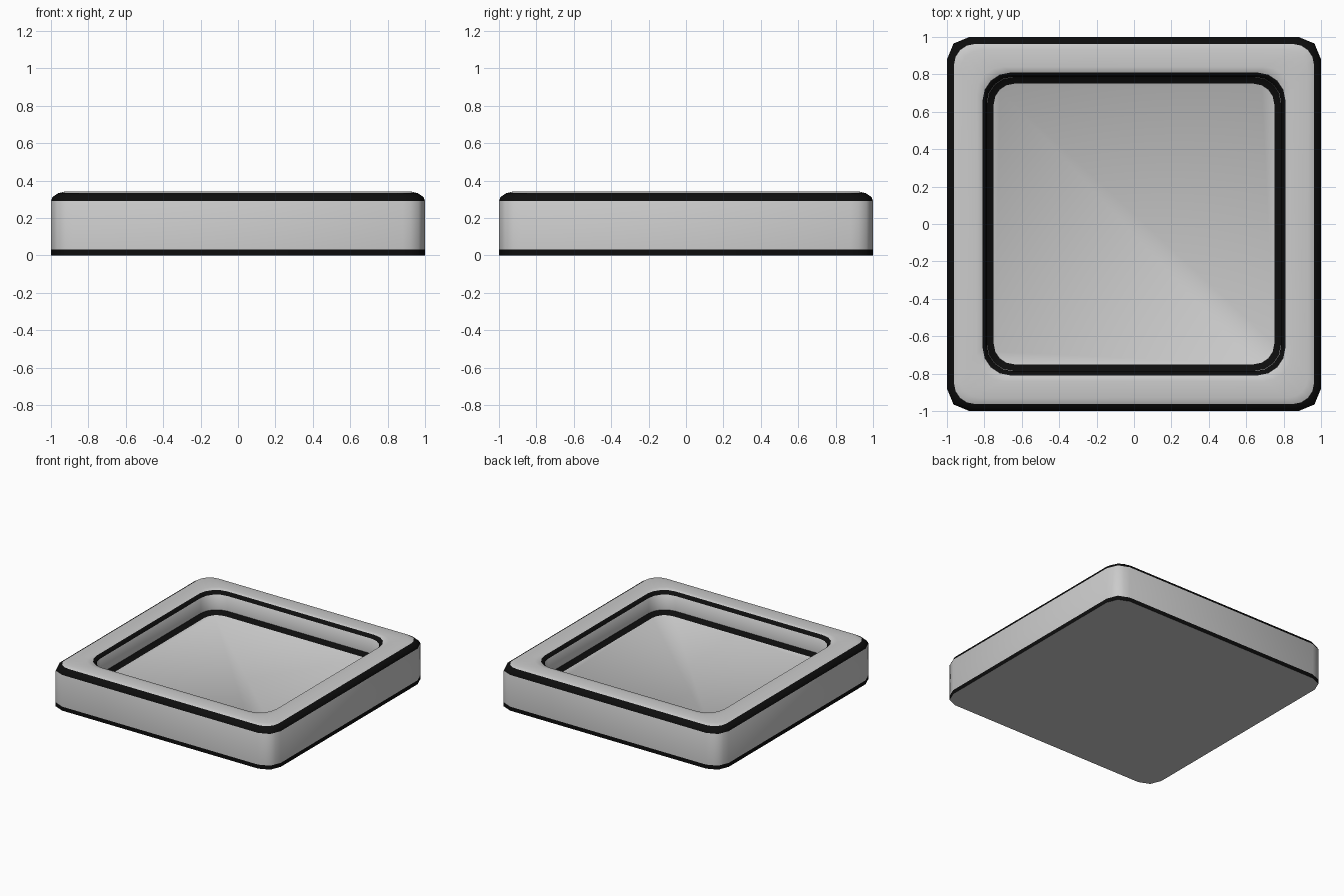
import bpy, bmesh, math

if "Cube" in bpy.data.objects:
    bpy.data.objects.remove(bpy.data.objects["Cube"])


def material(name, value):
    m = bpy.data.materials.new(name)
    m.diffuse_color = (value, value, value, 1)
    m.use_nodes = True
    m.node_tree.nodes["Principled BSDF"].inputs["Base Color"].default_value = m.diffuse_color
    return m


grey = material("light_grey", 0.6)
black = material("black_trim", 0.004)


def ring(bm, half, z, radius, coarse):
    """Rounded square loop; coarse corners keep only two straight facets."""
    verts = []
    for q in range(4):
        a0 = q * math.pi / 2
        cx = (half - radius) * (1 if q in (0, 3) else -1)
        cy = (half - radius) * (1 if q in (0, 1) else -1)
        pts = []
        for i in range(5):
            a = a0 + i * math.pi / 8
            pts.append([cx + radius * math.cos(a), cy + radius * math.sin(a)])
        if coarse:
            for i in (1, 3):
                pts[i] = [(pts[i - 1][k] + pts[i + 1][k]) / 2 for k in (0, 1)]
        verts += [bm.verts.new((x, y, z)) for x, y in pts]
    return verts


# Cross-section from the base up, over the rim and down to the floor:
# half width, height, corner radius, coarse corner, colour of band leading here
section = [
    (1.00, 0.000, 0.12, True, 0),
    (1.00, 0.032, 0.12, True, 1),
    (1.00, 0.290, 0.12, True, 0),
    (0.992, 0.312, 0.12, True, 1),
    (0.962, 0.332, 0.11, False, 1),
    (0.93, 0.340, 0.11, False, 0),
    (0.84, 0.340, 0.14, False, 0),
    (0.81, 0.336, 0.15, False, 0),
    (0.787, 0.312, 0.14, False, 1),
    (0.785, 0.190, 0.14, False, 0),
    (0.75, 0.163, 0.11, False, 1),
]

# Tray body with painted trim bands
bm = bmesh.new()
loops = [ring(bm, *s[:4]) for s in section]
for a, b, s in zip(loops, loops[1:], section[1:]):
    n = len(a)
    for i in range(n):
        j = (i + 1) % n
        f = bm.faces.new((a[i], a[j], b[j], b[i]))
        f.material_index = s[4]
        f.smooth = True
bm.faces.new(loops[0][::-1])   # underside
bm.faces.new(loops[-1])        # tray floor
bmesh.ops.recalc_face_normals(bm, faces=bm.faces[:])

mesh = bpy.data.meshes.new("square_tray")
bm.to_mesh(mesh)
bm.free()
mesh.materials.append(grey)
mesh.materials.append(black)
tray = bpy.data.objects.new("square_tray", mesh)
bpy.context.collection.objects.link(tray)
bpy.context.view_layer.objects.active = tray
tray.select_set(True)
bpy.ops.object.shade_smooth_by_angle(angle=math.radians(50))
